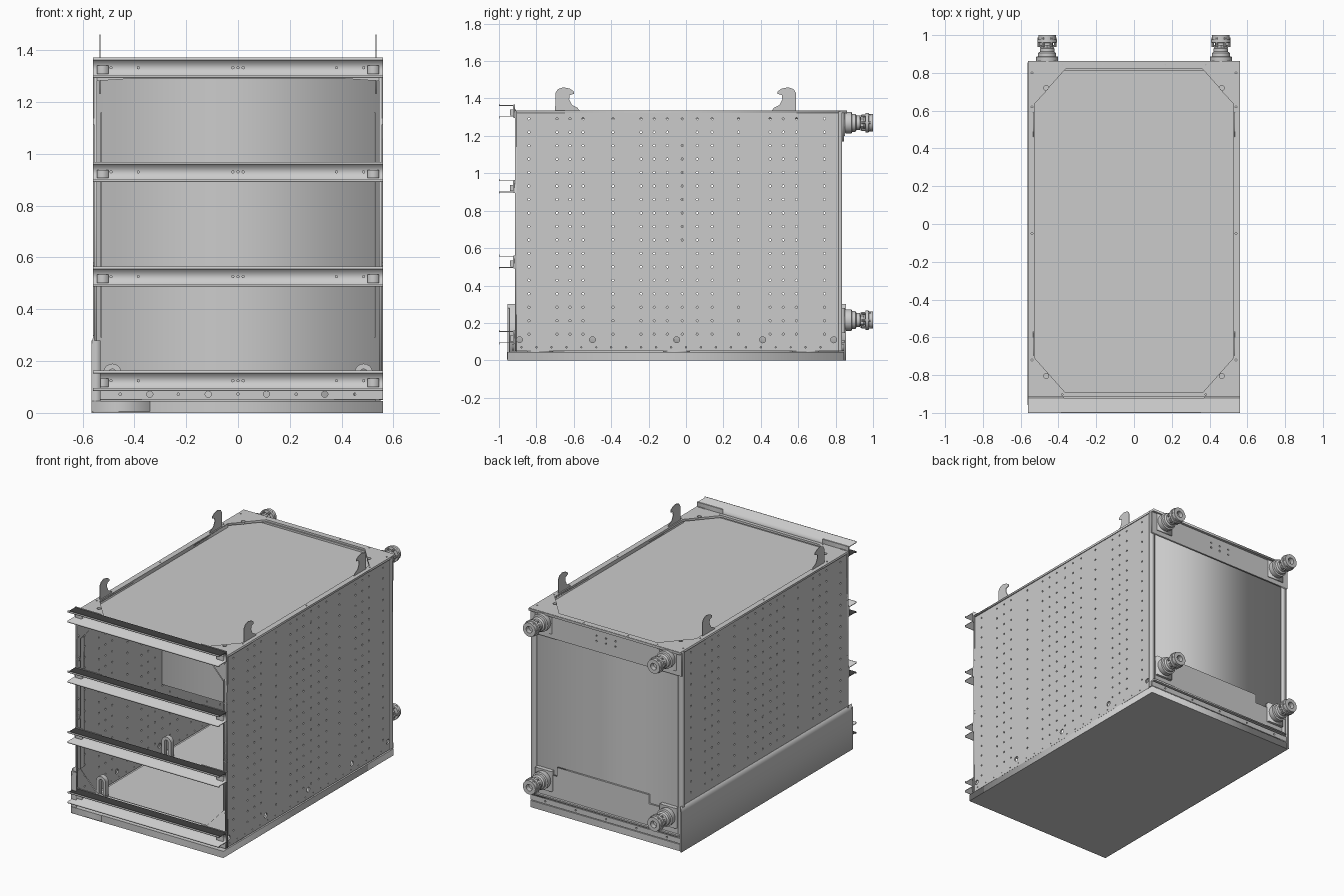
import bpy, bmesh, math
from mathutils import Matrix, Vector

if "Cube" in bpy.data.objects:
    bpy.data.objects.remove(bpy.data.objects["Cube"])

AXES = {'x': ((0, 1, 0), (0, 0, 1), (1, 0, 0)),
        'y': ((1, 0, 0), (0, 0, 1), (0, -1, 0)),
        'z': ((1, 0, 0), (0, 1, 0), (0, 0, 1))}


def link(name, mesh):
    ob = bpy.data.objects.new(name, mesh)
    bpy.context.collection.objects.link(ob)
    return ob


def circle(u, v, r, n=8):
    return [(u + r * math.cos(2 * math.pi * i / n), v + r * math.sin(2 * math.pi * i / n)) for i in range(n)]


def rect(u0, u1, v0, v1):
    return [(u0, v0), (u1, v0), (u1, v1), (u0, v1)]


def octagon(u, v0, v1, cu, cv):
    """Rectangle (half width u) with cut corners."""
    return [(-u + cu, v0), (u - cu, v0), (u, v0 + cv), (u, v1 - cv),
            (u - cu, v1), (-u + cu, v1), (-u, v1 - cv), (-u, v0 + cv)]


def plate(name, axis, a, b, outline, holes=()):
    """Sheet normal to axis, from a to b, with an outline and cut-outs."""
    cu = bpy.data.curves.new(name, 'CURVE')
    cu.dimensions, cu.fill_mode, cu.extrude = '2D', 'BOTH', abs(b - a) / 2
    for loop in [outline, *holes]:
        s = cu.splines.new('POLY')
        s.points.add(len(loop) - 1)
        for p, (u, v) in zip(s.points, loop):
            p.co = (u, v, 0, 1)
        s.use_cyclic_u = True
    tmp = link(name + "_curve", cu)
    me = bpy.data.meshes.new_from_object(tmp.evaluated_get(bpy.context.evaluated_depsgraph_get()))
    bpy.data.objects.remove(tmp)
    rot = Matrix(AXES[axis]).transposed().to_4x4()
    off = Vector((0, 0, 0))
    off['xyz'.index(axis)] = (a + b) / 2
    me.transform(Matrix.Translation(off) @ rot)
    return link(name, me)


def box(name, x0, x1, y0, y1, z0, z1):
    return plate(name, 'z', z0, z1, rect(x0, x1, y0, y1))


def discs(name, axis, pts, r, depth, n=10):
    """Group of small bolt heads lying along one axis."""
    bm = bmesh.new()
    rot = Matrix(AXES[axis]).transposed().to_4x4()
    for p in pts:
        bmesh.ops.create_cone(bm, cap_ends=True, segments=n, radius1=r, radius2=r, depth=depth,
                              matrix=Matrix.Translation(p) @ rot)
    me = bpy.data.meshes.new(name)
    bm.to_mesh(me)
    bm.free()
    return link(name, me)


# Base tray, inner floor and spacer pads
box("base", -.56, .56, -.955, .845, 0, .045)
box("floor", -.53, .53, -.91, .815, .043, .055)
for i, y in enumerate((-.78, -.05, .64)):
    box(f"base_pad_{i}", -.55, .55, y - .07, y + .07, .04, .056)

# Perforated side panels
cols = (-.84, -.69, -.62, -.55, -.39, -.24, -.17, -.10, -.02, .06, .14, .28, .45, .52, .59, .74)
holes = [circle(y, .14 + .072 * r, .006) for y in cols for r in range(17)]
holes += [circle(y, .11, .016, 16) for y in (-.89, -.5, -.05, .41, .79)]
holes += [circle(-.88 + .08 * i, .07, .004, 6) for i in range(21)]
for side, s in (("right", 1), ("left", -1)):
    plate(f"side_panel_{side}", 'x', s * .545, s * .555, rect(-.915, .825, .05, 1.33), holes)
    # Inner flanges bordering the front and roof openings
    box(f"front_flange_{side}", s * .531, s * .525, -.905, -.87, .29, 1.16)
    box(f"roof_flange_{side}", s * .531, s * .523, -.72, .64, 1.29, 1.335)
    box(f"back_post_{side}", s * .525, s * .56, .815, .835, .05, 1.33)
discs("partition_bolts", 'x', [(s * .556, -.02, z) for s in (1, -1) for z in (.572, 1.22)], .009, .006)

# Tall skirt along the left side
plate("left_skirt", 'y', -.955, .855,
      [(-.565, 0), (-.553, 0), (-.553, .30), (-.558, .30), (-.565, .265)])
box("left_skirt_front_return", -.565, -.53, -.955, -.945, .045, .28)
box("left_skirt_front_lip", -.565, -.34, -.958, -.954, .005, .045)

# Front frame with corner gussets
front_holes = [circle(s * .545, z, .015, 16) for s in (1, -1) for z in (.63, 1.02)]
front_holes += [circle(s * .545, z, .006) for s in (1, -1) for z in (.28, .68, .75, 1.17, 1.275)]
plate("front_frame", 'y', -.915, -.905, rect(-.56, .56, .05, 1.335),
      [octagon(.528, .16, 1.29, .12, .13)] + front_holes)
plate("front_sill", 'y', -.93, -.92, rect(-.56, .56, .052, .088),
      [circle(x, .072, .012, 12) for x in (-.34, -.115, .11, .335)]
      + [circle(x, .072, .005) for x in (-.455, -.23, 0, .225, .45)])

# Four hat-section rails across the front
for i, z in enumerate((.124, .526, .93, 1.332)):
    h = .028
    half = [(-.92, h + .004), (-.996, h + .004), (-.996, h + .011), (-1, h + .011), (-1, h), (-.925, h)]
    prof = [(y, z + v) for y, v in half] + [(y, z - v) for y, v in reversed(half)]
    plate(f"front_rail_{i}", 'x', -.56, .56, prof)
    discs(f"rail_bolts_{i}", 'y', [(x, -.927, z) for x in (-.49, -.385, -.02, 0, .02, .38, .485)], .006, .008)
    for s in (1, -1):
        box(f"rail_end_block_{i}_{s}", s * .50, s * .545, -.94, -.91, z - .024, z + .008)
        box(f"rail_spacer_{i}_{s}", s * .37, s * .56, -.921, -.914, z - .035, z + .035)

# Roof sheet and roof frame with corner gussets
box("roof_panel", -.55, .55, -.91, .82, 1.302, 1.312)
roof_holes = [circle(s * .465, y, .013, 16) for s in (1, -1) for y in (.72, -.805)]
roof_holes += [circle(s * x, y, .005) for s in (1, -1)
               for x, y in ((.54, -.05), (.54, .62), (.54, -.72), (.54, .8), (.38, .845), (.165, .845), (.38, -.905))]
plate("roof_frame", 'z', 1.323, 1.337, rect(-.56, .56, -.915, .86),
      [octagon(.523, -.893, .82, .16, .18)] + roof_holes)

# Back wall, top band, stepped lower plate and ledges
box("back_panel", -.545, .545, .812, .822, .05, 1.325)
plate("back_top_band", 'y', .835, .845, rect(-.56, .56, 1.17, 1.335),
      [circle(x, z, .006) for x in (-.07, 0, .07) for z in (1.24, 1.275)])
box("back_band_lip", -.56, .56, .845, .862, 1.32, 1.335)
plate("back_lower_plate", 'y', .822, .834,
      [(-.545, .10), (.545, .10), (.545, .25), (.37, .25), (.37, .31), (-.31, .31), (-.31, .25), (-.545, .25)])
box("back_ledge_upper", -.545, .545, .815, .85, .095, .105)
plate("back_lower_strip", 'y', .835, .845, rect(-.56, .56, .05, .085),
      [circle(x, .068, .006) for x in (-.45, -.225, 0, .225, .45)])

# Hanging internal partition
box("partition", -.545, .545, -.025, -.015, .51, 1.302)

# Lifting hooks, mirrored front to back and side to side
hook = [(-.70, 1.30), (-.698, 1.43), (-.685, 1.45), (-.655, 1.46), (-.62, 1.452), (-.60, 1.438),
        (-.60, 1.425), (-.622, 1.418), (-.625, 1.395), (-.61, 1.365), (-.58, 1.35), (-.565, 1.33),
        (-.57, 1.28), (-.60, 1.24), (-.64, 1.23), (-.68, 1.25)]
for s, side in ((1, "right"), (-1, "left")):
    plate(f"front_hook_{side}", 'x', s * .531, s * .535, hook)
    plate(f"rear_hook_{side}", 'x', s * .531, s * .535, [(-.11 - y, z) for y, z in hook])
    # Arched lugs standing on the floor
    for i, y in enumerate((-.74, -.05)):
        arch = [(s * .485 + .035 * math.cos(math.pi * k / 10), .155 + .035 * math.sin(math.pi * k / 10)) for k in range(11)]
        inner = [(s * .485 + .4 * (u - s * .485), .155 + .4 * (v - .155)) for u, v in reversed(arch)]
        plate(f"floor_lug_{side}_{i}", 'y', y - .015, y + .015,
              [(s * .485 + .035, .055)] + arch + [(s * .485 - .035, .055), (s * .485 - .014, .055)]
              + inner + [(s * .485 + .014, .055)])


# Flanged pipe fittings on the back corners
def fitting(name, x, z):
    prof = [(0, .835), (.052, .835), (.058, .862), (.058, .885), (.048, .888), (.048, .905), (.038, .912), (.038, .93),
            (.03, .932), (.03, .958), (.052, .96), (.052, .976), (.046, .978), (.046, 1), (.022, 1), (.022, .97), (0, .97)]
    bm = bmesh.new()
    vs = [bm.verts.new((r, y, 0)) for r, y in prof]
    es = [bm.edges.new(e) for e in zip(vs, vs[1:])]
    bmesh.ops.spin(bm, geom=vs + es, cent=(0, 0, 0), axis=(0, 1, 0), angle=2 * math.pi, steps=24)
    bmesh.ops.remove_doubles(bm, verts=bm.verts, dist=1e-5)
    bmesh.ops.recalc_face_normals(bm, faces=bm.faces)
    me = bpy.data.meshes.new(name)
    bm.to_mesh(me)
    bm.free()
    me.transform(Matrix.Translation((x, 0, z)))
    ob = link(name, me)
    bpy.ops.object.select_all(action='DESELECT')
    ob.select_set(True)
    bpy.context.view_layer.objects.active = ob
    bpy.ops.object.shade_smooth_by_angle(angle=math.radians(30))
    # Hexagonal nut and flange bolts
    discs(name + "_nut", 'y', [(x, .94, z)], .042, .016, 6)
    ring = [(x + u, .962, z + v) for u, v in circle(0, 0, .043, 6)]
    discs(name + "_bolts", 'y', ring, .007, .05, 8)
    box(name + "_mount", x - .06, x + .06, .82, .85, z - .07, z + .065)


for level, z in (("upper", 1.27), ("lower", .215)):
    for side, s in (("right", 1), ("left", -1)):
        fitting(f"fitting_{level}_{side}", s * .46, z)
